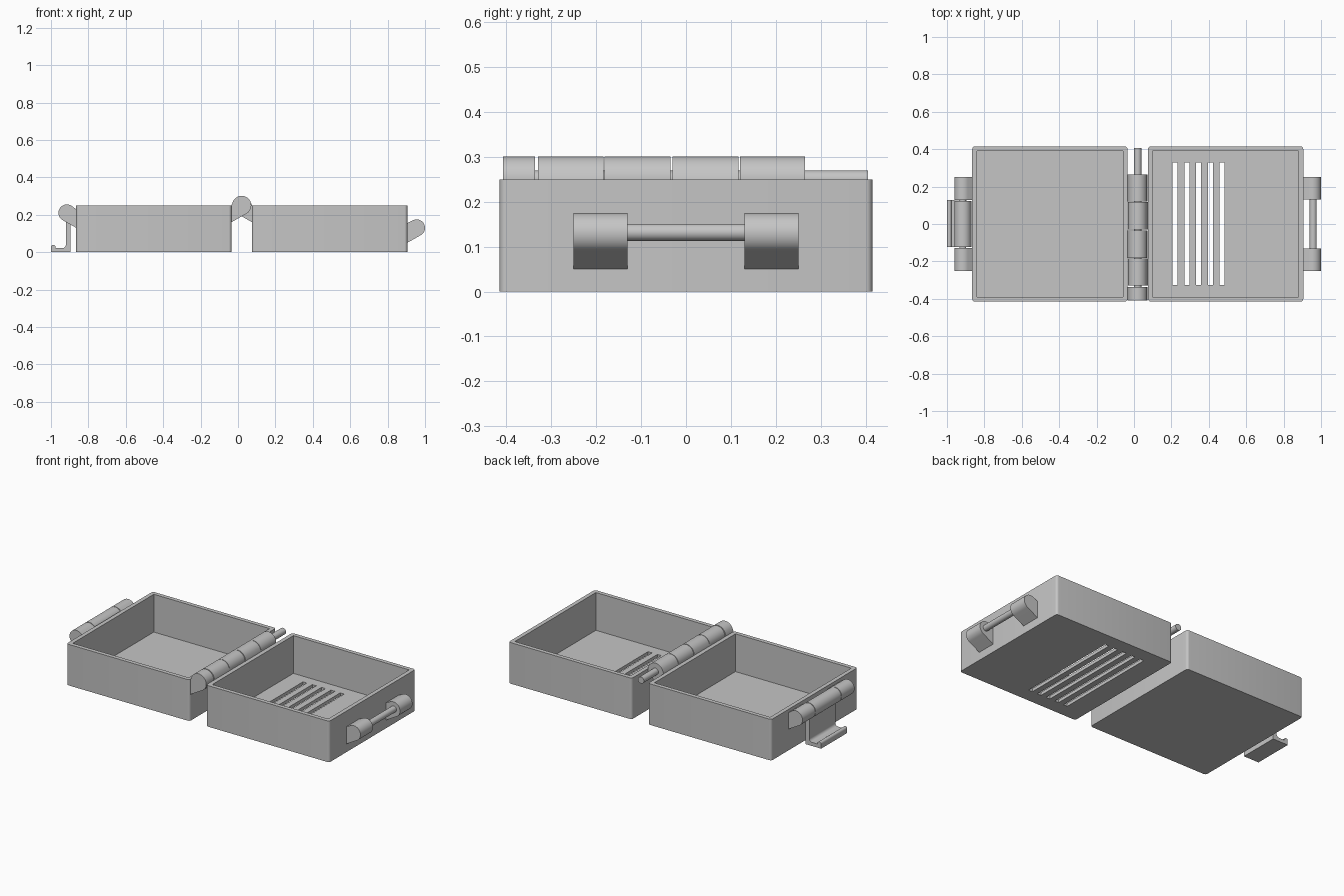
import bpy, bmesh
from math import sin, cos, pi, radians
from mathutils import Vector
from mathutils.geometry import convex_hull_2d

cube = bpy.data.objects.get("Cube")
if cube:
    bpy.data.objects.remove(cube, do_unlink=True)

grey = bpy.data.materials.new("plain grey")
grey.use_nodes = True
color = (0.56, 0.56, 0.56, 1)
grey.diffuse_color = color
grey.node_tree.nodes["Principled BSDF"].inputs["Base Color"].default_value = color


def activate(ob):
    bpy.ops.object.select_all(action='DESELECT')
    ob.select_set(True)
    bpy.context.view_layer.objects.active = ob


def finish(name, bm):
    bmesh.ops.recalc_face_normals(bm, faces=bm.faces)
    mesh = bpy.data.meshes.new(name)
    bm.to_mesh(mesh)
    bm.free()
    mesh.materials.append(grey)
    ob = bpy.data.objects.new(name, mesh)
    bpy.context.collection.objects.link(ob)
    activate(ob)
    bpy.ops.object.shade_smooth_by_angle(angle=radians(30))
    return ob


def prism(name, profile, y0, y1):
    """Extrude an x-z outline along y."""
    bm = bmesh.new()
    face = bm.faces.new([bm.verts.new((x, y0, z)) for x, z in profile])
    new = bmesh.ops.extrude_face_region(bm, geom=[face])["geom"]
    verts = [v for v in new if isinstance(v, bmesh.types.BMVert)]
    bmesh.ops.translate(bm, verts=verts, vec=(0, y1 - y0, 0))
    return finish(name, bm)


def circle(x, z, r, n=40):
    return [Vector((x + r * cos(2 * pi * i / n), z + r * sin(2 * pi * i / n))) for i in range(n)]


def knuckle(name, x, z, r, wall, y0, y1):
    """Round barrel blended into points on a wall."""
    pts = circle(x, z, r) + [Vector(p) for p in wall]
    prism(name, [pts[i] for i in convex_hull_2d(pts)], y0, y1)


def block(name, x0, x1, y0, y1, z0, z1, corner=0):
    bm = bmesh.new()
    bmesh.ops.create_cube(bm, size=1)
    for v in bm.verts:
        v.co = (x1 if v.co.x > 0 else x0, y1 if v.co.y > 0 else y0, z1 if v.co.z > 0 else z0)
    if corner:
        upright = [e for e in bm.edges if abs(e.verts[0].co.z - e.verts[1].co.z) > 0.01]
        bmesh.ops.bevel(bm, geom=upright, offset=corner, segments=5, profile=0.5, affect='EDGES')
    return finish(name, bm)


def cut(target, cutter):
    activate(target)
    mod = target.modifiers.new("cut", 'BOOLEAN')
    mod.operation, mod.solver, mod.object = 'DIFFERENCE', 'EXACT', cutter
    bpy.ops.object.modifier_apply(modifier=mod.name)
    bpy.data.objects.remove(cutter, do_unlink=True)


# Two open trays
SIDE, WALL, FLOOR, HEIGHT = 0.415, 0.025, 0.02, 0.25


def tray(name, x):
    ob = block(name, x - SIDE, x + SIDE, -SIDE, SIDE, 0, HEIGHT, 0.015)
    inner = SIDE - WALL
    cut(ob, block("cavity", x - inner, x + inner, -inner, inner, FLOOR, 0.4))
    return ob


left_x, right_x = -0.45, 0.49
plain_tray = tray("plain_tray", left_x)
vented_tray = tray("vented_tray", right_x)

# Drain slots through one floor
for i in range(5):
    x = 0.22 + 0.0628 * i
    cut(vented_tray, block("slot", x - 0.0135, x + 0.0135, -0.327, 0.33, -0.1, 0.1))
for ob in (plain_tray, vented_tray):
    activate(ob)
    bpy.ops.object.shade_smooth_by_angle(angle=radians(30))

# Interleaved hinge knuckles and their pin
hinge_x, hinge_z = 0.02, 0.25
spans = [(-0.408, -0.336), (-0.33, -0.184), (-0.181, -0.035), (-0.03, 0.117), (0.12, 0.265)]
for i, (y0, y1) in enumerate(spans):
    wall_x = right_x - SIDE if i % 2 else left_x + SIDE
    knuckle("hinge_knuckle", hinge_x, hinge_z, 0.051, [(wall_x, 0.16), (wall_x, 0.25)], y0, y1)
prism("hinge_pin", circle(hinge_x, hinge_z, 0.02), -0.405, 0.405)

# Catch bar held by two brackets
wall_x = right_x + SIDE
for y0, y1 in ((-0.25, -0.13), (0.13, 0.25)):
    knuckle("catch_bracket", 0.955, 0.13, 0.045, [(wall_x, 0.05), (wall_x, 0.155)], y0, y1)
prism("catch_bar", circle(0.958, 0.132, 0.019), -0.14, 0.14)

# Latch pivot brackets and pin
wall_x = left_x - SIDE
pivot_x, pivot_z = -0.915, 0.21
for y0, y1 in ((-0.25, -0.127), (0.127, 0.25)):
    knuckle("latch_bracket", pivot_x, pivot_z, 0.045, [(wall_x, 0.13), (wall_x, 0.23)], y0, y1)
prism("latch_pin", circle(pivot_x, pivot_z, 0.018), -0.2, 0.2)

# Swinging latch: barrel, arm and hooked foot
prism("latch_barrel", circle(pivot_x, pivot_z, 0.045), -0.123, 0.123)
r = 0.018
fillet = [(-0.92 - r + r * sin(a), 0.022 + r - r * cos(a))
          for a in [pi / 2 * i / 6 for i in range(7)]]
lip = [(-0.988 - 0.012 * cos(a), 0.027 + 0.012 * sin(a)) for a in [pi * i / 8 for i in range(9)]]
profile = [(-0.895, 0.2), (-0.895, 0), (-1, 0)] + lip + [(-0.976, 0.022)] + fillet + [(-0.92, 0.2)]
prism("latch_arm", profile, -0.123, 0.128)
